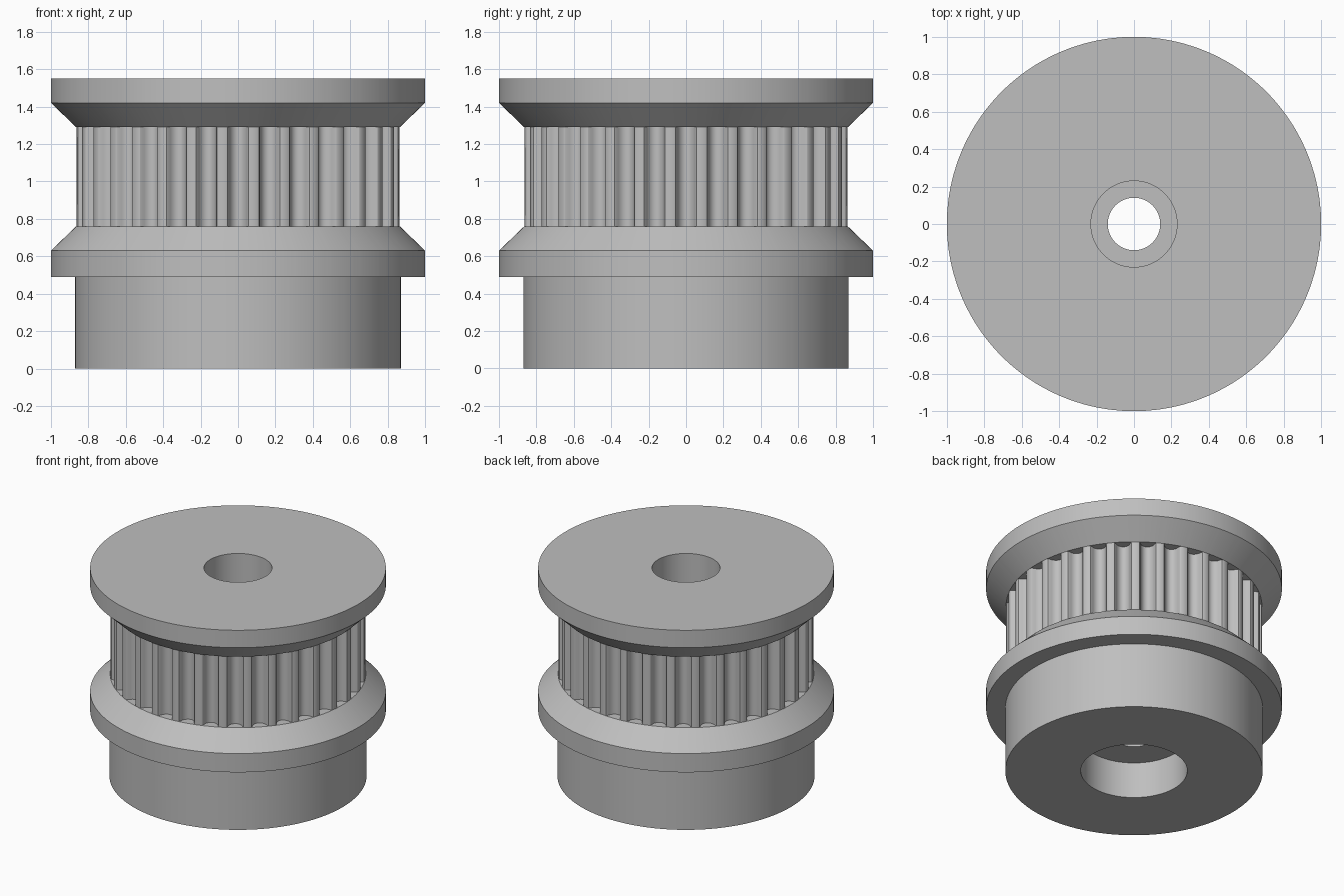
import bpy
import bmesh
from math import sin, cos, radians

if "Cube" in bpy.data.objects:
    bpy.data.objects.remove(bpy.data.objects["Cube"], do_unlink=True)

grey = bpy.data.materials.new("machined grey")
grey.use_nodes = True
colour = (0.52, 0.52, 0.52, 1)
grey.diffuse_color = colour
grey.node_tree.nodes["Principled BSDF"].inputs["Base Color"].default_value = colour

TEETH = 32
PITCH = 360 / TEETH
CORE = 0.865
# Half of one groove: angle from its centre, and depth below the tooth tip
half_groove = [(0, 0.066), (0.9, 0.064), (1.8, 0.057), (2.6, 0.045),
               (3.1, 0.03), (3.4, 0.014), (3.8, 0.004), (4.3, 0)]
groove = [(-a, d) for a, d in half_groove[:0:-1]] + half_groove
stations = [(radians(t * PITCH + a), d) for t in range(TEETH) for a, d in groove]


def loft(name, rings):
    """Skin a stack of (radius, height, grooved) rings around the z axis."""
    bm = bmesh.new()
    loops = []
    for radius, z, *grooved in rings:
        loop = []
        for angle, depth in stations:
            r = radius - depth if grooved else radius
            loop.append(bm.verts.new((r * cos(angle), r * sin(angle), z)))
        loops.append(loop)
    n = len(stations)
    for low, high in zip(loops, loops[1:]):
        for i in range(n):
            j = (i + 1) % n
            bm.faces.new((low[i], low[j], high[j], high[i]))
    bmesh.ops.remove_doubles(bm, verts=bm.verts, dist=0.00001)
    mesh = bpy.data.meshes.new(name)
    bm.to_mesh(mesh)
    bm.free()
    mesh.materials.append(grey)
    obj = bpy.data.objects.new(name, mesh)
    bpy.context.collection.objects.link(obj)
    bpy.ops.object.select_all(action="DESELECT")
    obj.select_set(True)
    bpy.context.view_layer.objects.active = obj
    bpy.ops.object.shade_smooth_by_angle(angle=radians(30))


# Main levels
FLANGE, BELT_LOW, BELT_HIGH, TOP = 0.49, 0.76, 1.29, 1.55
HUB, RECESS, SHAFT, BORE = 0.87, 0.36, 0.14, 0.23

# Hub with its underside
loft("hub", [(RECESS, 0), (HUB, 0), (HUB, FLANGE)])
# Flanges with bevels facing the belt
loft("lower_flange", [(HUB, FLANGE), (1, FLANGE), (1, 0.63), (CORE, BELT_LOW)])
loft("upper_flange", [(CORE, BELT_HIGH), (1, 1.42), (1, TOP), (BORE, TOP)])
# Toothed barrel, with the groove ends closed by the flanges
loft("toothed_barrel", [(CORE, BELT_LOW), (CORE, BELT_LOW, True),
                        (CORE, BELT_HIGH, True), (CORE, BELT_HIGH)])
# Stepped bore from the top down to the recess under the hub
loft("stepped_bore", [(BORE, TOP), (BORE, FLANGE), (SHAFT, FLANGE),
                      (SHAFT, 0.27), (RECESS, 0.27), (RECESS, 0)])
